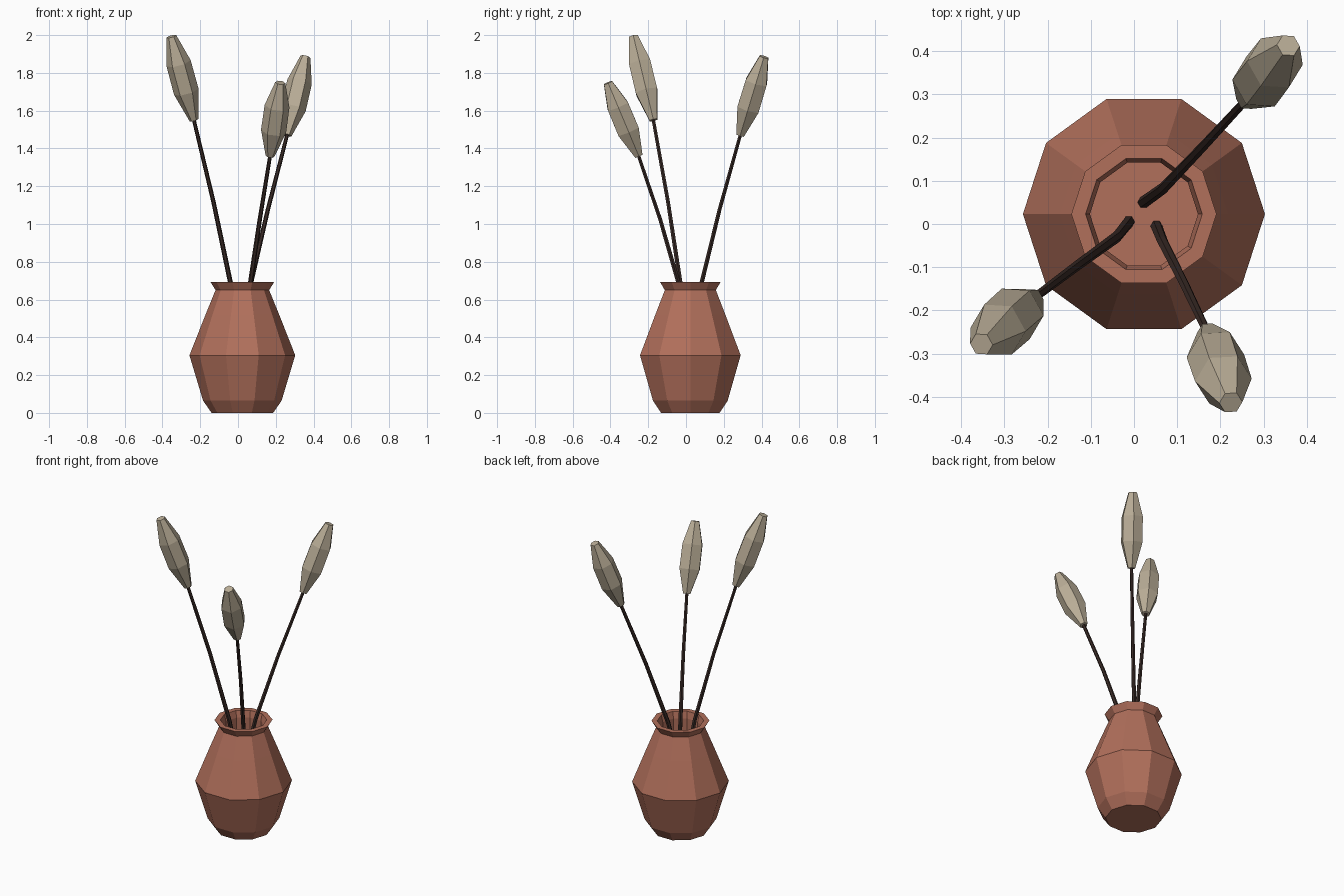
import bpy, bmesh, math
from mathutils import Vector

if "Cube" in bpy.data.objects:
    bpy.data.objects.remove(bpy.data.objects["Cube"])


def material(name, rgb):
    m = bpy.data.materials.new(name)
    m.diffuse_color = (*rgb, 1)
    m.use_nodes = True
    m.node_tree.nodes["Principled BSDF"].inputs["Base Color"].default_value = m.diffuse_color
    return m


TERRACOTTA = material("terracotta", (0.44, 0.16, 0.105))
STEM = material("dark_brown", (0.04, 0.023, 0.019))
SEED = material("dry_beige", (0.49, 0.42, 0.31))


def loft(name, rings, sides, mat):
    """Flat-faced tube through rings of (centre, axis, radius), capped at both ends."""
    bm = bmesh.new()
    loops = []
    for centre, axis, radius in rings:
        axis = Vector(axis).normalized()
        # side direction stays close to world x so that rings do not twist
        u = (Vector((1, 0, 0)) - axis * axis.x).normalized()
        v = axis.cross(u)
        loops.append([bm.verts.new(Vector(centre) + radius * (
            u * math.cos(math.tau * i / sides) + v * math.sin(math.tau * i / sides)))
            for i in range(sides)])
    for a, b in zip(loops, loops[1:]):
        for i in range(sides):
            j = (i + 1) % sides
            bm.faces.new((a[i], a[j], b[j], b[i]))
    bm.faces.new(loops[0][::-1])
    bm.faces.new(loops[-1])
    bmesh.ops.recalc_face_normals(bm, faces=bm.faces)
    mesh = bpy.data.meshes.new(name)
    bm.to_mesh(mesh)
    bm.free()
    mesh.materials.append(mat)
    ob = bpy.data.objects.new(name, mesh)
    bpy.context.collection.objects.link(ob)
    return ob


# Vase: ten-sided lathe, up the outside, over the rim and down to the inner floor
CX, CY = 0.023, 0.023
profile = [(0.163, 0), (0.208, 0.065), (0.28, 0.305), (0.195, 0.52), (0.142, 0.65),
           (0.168, 0.692), (0.135, 0.692), (0.125, 0.65), (0.125, 0.45)]
loft("vase", [((CX, CY, z), (0, 0, 1), r) for r, z in profile], 10, TERRACOTTA)

# Stems (foot, at the rim, head base) and head tips
plants = [
    ((0.022, 0.05, 0.45), (0.068, 0.083, 0.69), (0.26, 0.287, 1.47), (0.357, 0.413, 1.885)),
    ((-0.012, 0.005, 0.45), (-0.04, -0.03, 0.69), (-0.233, -0.172, 1.55), (-0.353, -0.278, 1.993)),
    ((0.052, -0.005, 0.45), (0.066, -0.04, 0.69), (0.17, -0.25, 1.36), (0.224, -0.413, 1.748)),
]
head_profile = [(0, 0.024), (0.34, 0.067), (0.68, 0.066), (1, 0.027)]

for n, pts in enumerate(plants, 1):
    foot, rim, base, tip = map(Vector, pts)
    axis = tip - base
    # slight bow between rim and head
    mid = rim.lerp(base, 0.5) - Vector((axis.x, axis.y, 0)) * 0.05
    loft(f"stem_{n}", [(foot, rim - foot, 0.014), (rim, mid - foot, 0.013),
                       (mid, base - rim, 0.0115), (base + axis * 0.03, axis, 0.010)], 6, STEM)
    # Seed head: six-sided pod
    loft(f"seed_head_{n}", [(base + axis * t, axis, r) for t, r in head_profile], 6, SEED)
